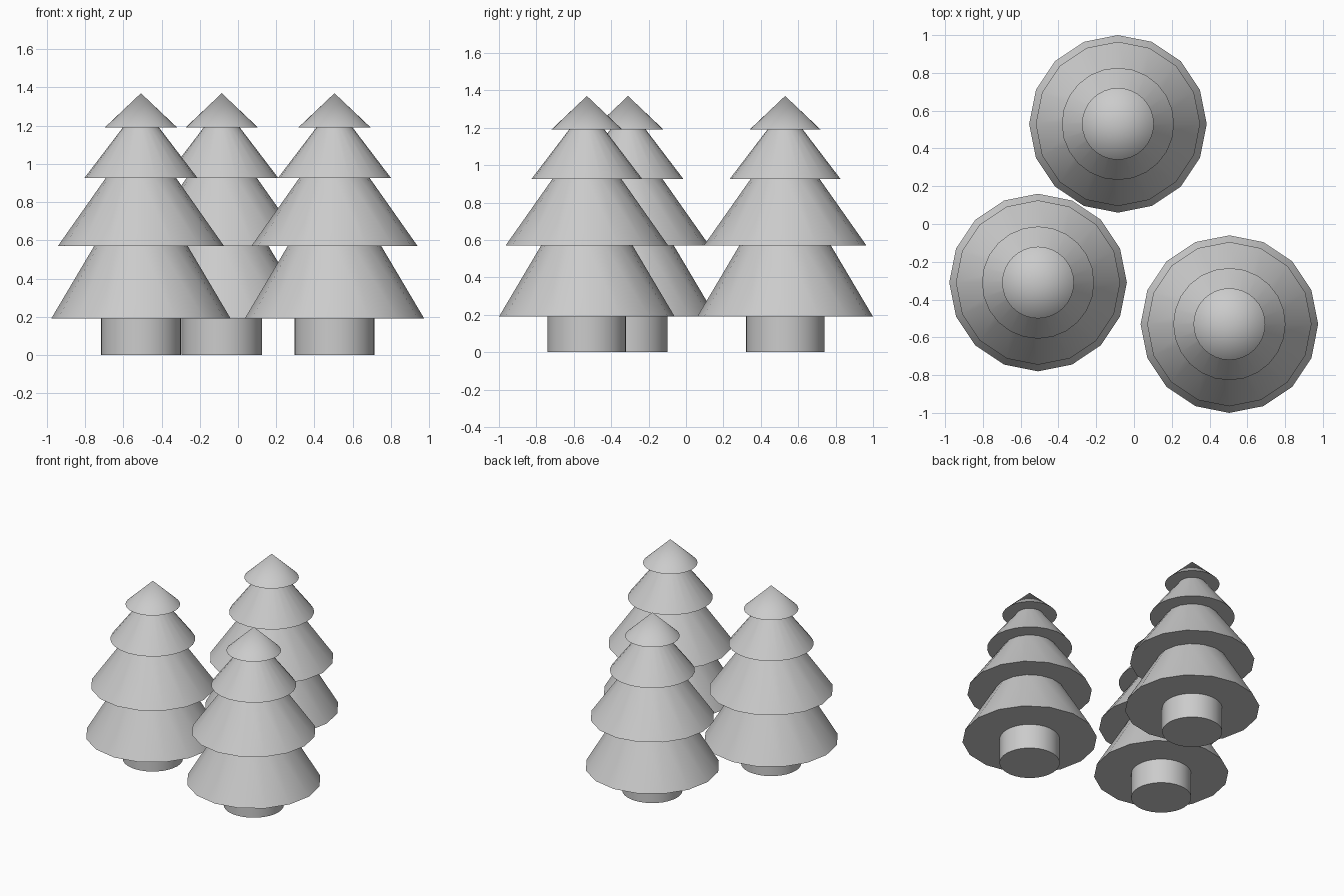
import bpy
import math

cube = bpy.data.objects.get("Cube")
if cube:
    bpy.data.objects.remove(cube, do_unlink=True)

grey = bpy.data.materials.new("light grey")
grey.use_nodes = True
colour = (0.6, 0.6, 0.6, 1)
grey.diffuse_color = colour
grey.node_tree.nodes["Principled BSDF"].inputs["Base Color"].default_value = colour


def frustum(name, place, sides, r_low, r_high, z_low, z_high):
    """Closed upright cone or cylinder between two heights."""
    bpy.ops.mesh.primitive_cone_add(
        vertices=sides, radius1=r_low, radius2=r_high, depth=z_high - z_low,
        location=(place[0], place[1], (z_low + z_high) / 2))
    part = bpy.context.object
    part.name = name
    part.data.materials.append(grey)
    bpy.ops.object.shade_smooth_by_angle(angle=math.radians(30))


# Tiers: name, sides, lower radius, upper radius, lower height, upper height
TIERS = [
    ("trunk", 32, 0.21, 0.21, 0.0, 0.19),
    ("bottom_branches", 16, 0.47, 0.245, 0.19, 0.57),
    ("lower_branches", 16, 0.435, 0.185, 0.57, 0.925),
    ("upper_branches", 24, 0.297, 0.095, 0.925, 1.19),
    ("tree_tip", 32, 0.19, 0.0, 1.19, 1.37),
]
TREES = {"back": (-0.085, 0.53), "right": (-0.508, -0.31), "left": (0.505, -0.53)}

# Three matching fir trees
for side, place in TREES.items():
    for tier, *sizes in TIERS:
        frustum(f"{side}_{tier}", place, *sizes)
